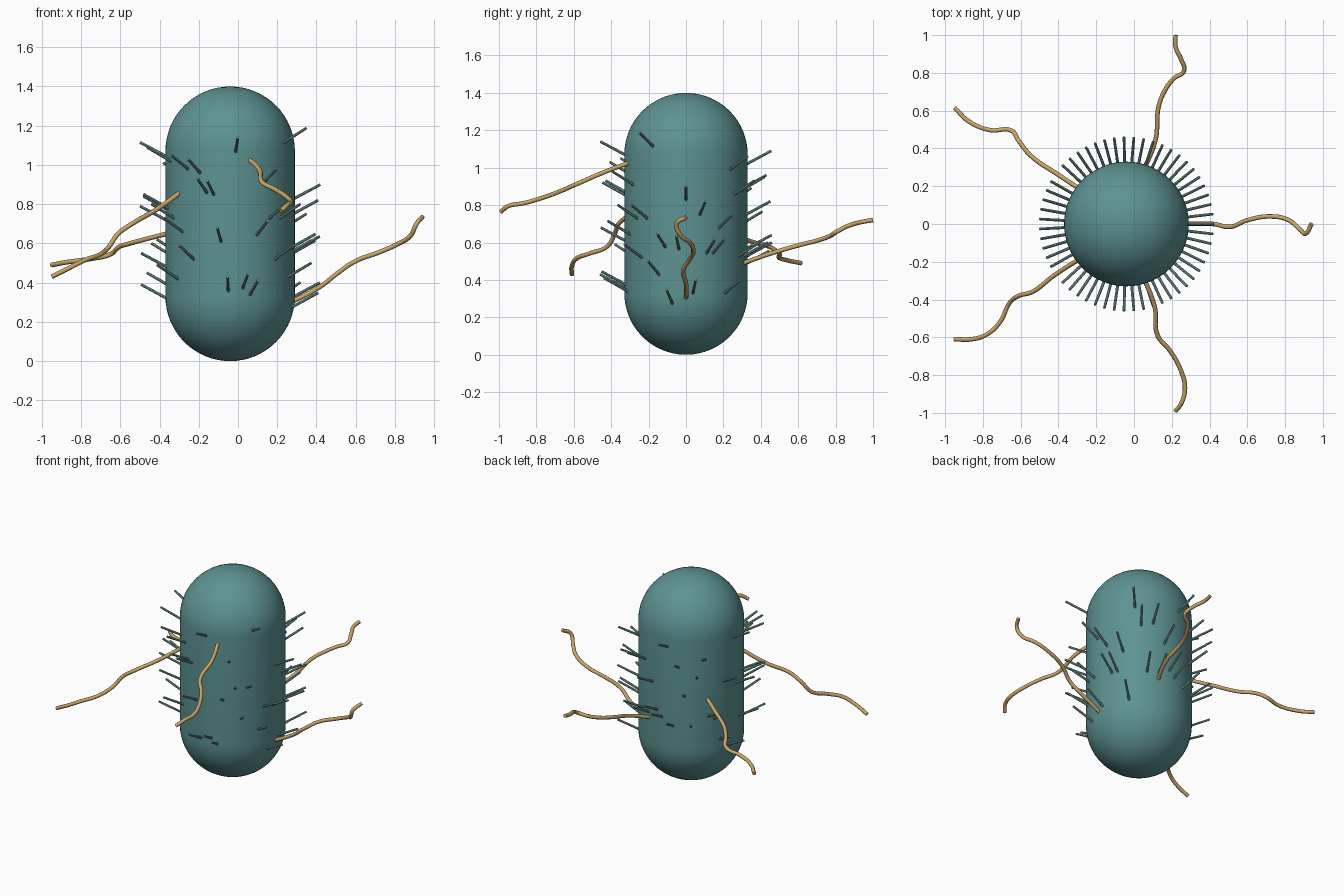
import bpy, bmesh, math
from mathutils import Vector, Matrix

CX, R, H = -0.04, 0.33, 1.4


def material(name, rgb):
    m = bpy.data.materials.new(name)
    m.diffuse_color = (*rgb, 1)
    return m


teal = material("teal", (0.11, 0.29, 0.29))
pale_teal = material("pale teal", (0.24, 0.43, 0.41))
tan = material("tan", (0.58, 0.38, 0.14))


def add_mesh(name, bm, mat, smooth=True):
    me = bpy.data.meshes.new(name)
    bm.to_mesh(me)
    bm.free()
    for p in me.polygons:
        p.use_smooth = smooth
    me.materials.append(mat)
    ob = bpy.data.objects.new(name, me)
    bpy.context.collection.objects.link(ob)
    return ob


# Capsule body: a sphere split at its equator and stretched
bm = bmesh.new()
bmesh.ops.create_uvsphere(bm, u_segments=64, v_segments=32, radius=R)
bmesh.ops.bisect_plane(bm, geom=bm.verts[:] + bm.edges[:] + bm.faces[:],
                       plane_co=(0, 0, 0.001), plane_no=(0, 0, 1))
for v in bm.verts:
    v.co.x += CX
    v.co.z += H - R if v.co.z > 0.0005 else R
add_mesh("capsule_body", bm, teal)

# Short bristles: evenly spaced around the body, tip height for each
tips = [0.90, 0.40, 0.82, 0.615, 0.615, 0.75, 0.40, 1.06, 0.93, 0.60, 0.95,
        0.60, 0.82, 0.64, 0.60, 1.09, 0.555, 0.96, 0.765, 0.56, 0.89,
        1.01, 0.62, 0.60, 0.45, 0.84, 0.39, 1.115, 0.79, 0.55, 0.85,
        1.09, 0.80, 0.49, 0.73, 1.05, 0.59, 1.03, 0.93, 0.92, 0.68,
        0.43, 1.14, 0.445, 0.41, 0.715, 0.98, 0.80, 0.59, 0.80, 1.187,
        0.50, 0.647, 0.348, 0.636]
bm = bmesh.new()
for k, z in enumerate(tips):
    a = 2 * math.pi * k / len(tips)
    out = Vector((math.cos(a), math.sin(a), 0))
    tip = Vector((CX, 0, z)) + out * 0.46
    root = Vector((CX, 0, z - 0.085)) + out * 0.30
    d = tip - root
    mat = Matrix.Translation((tip + root) / 2) @ d.to_track_quat('Z', 'Y').to_matrix().to_4x4()
    bmesh.ops.create_cone(bm, cap_ends=True, segments=8, radius1=0.008, radius2=0.007,
                          depth=d.length, matrix=mat)
bristles = add_mesh("bristles", bm, pale_teal)
bpy.context.view_layer.objects.active = bristles
bristles.select_set(True)
bpy.ops.object.shade_smooth_by_angle()

# Long wavy tails, each a tube along a smooth path
tails = {
    "tail_right": [(0.25, 0, 0.29), (0.42, 0, 0.38), (0.51, -0.015, 0.45), (0.60, 0.02, 0.51),
                   (0.72, 0.04, 0.555), (0.82, 0.02, 0.60), (0.88, -0.03, 0.64),
                   (0.91, -0.05, 0.70), (0.94, 0, 0.735)],
    "tail_back_right": [(0.05, 0.28, 0.48), (0.115, 0.45, 0.54), (0.13, 0.62, 0.59),
                        (0.16, 0.70, 0.61), (0.21, 0.77, 0.635), (0.265, 0.81, 0.66),
                        (0.25, 0.87, 0.69), (0.22, 0.94, 0.71), (0.22, 1.0, 0.72)],
    "tail_back_left": [(-0.28, 0.18, 0.67), (-0.40, 0.26, 0.64), (-0.55, 0.365, 0.60),
                       (-0.61, 0.44, 0.58), (-0.65, 0.495, 0.545), (-0.76, 0.497, 0.52),
                       (-0.87, 0.54, 0.505), (-0.95, 0.615, 0.49)],
    "tail_front_left": [(-0.28, -0.18, 0.87), (-0.42, -0.27, 0.77), (-0.54, -0.36, 0.70),
                        (-0.61, -0.38, 0.65), (-0.66, -0.42, 0.58), (-0.71, -0.52, 0.54),
                        (-0.78, -0.585, 0.515), (-0.86, -0.61, 0.475), (-0.95, -0.61, 0.43)],
    "tail_front_right": [(0.05, -0.28, 1.035), (0.11, -0.44, 0.975), (0.125, -0.59, 0.91),
                         (0.19, -0.67, 0.875), (0.25, -0.78, 0.835), (0.27, -0.87, 0.81),
                         (0.25, -0.95, 0.795), (0.22, -0.99, 0.765)],
}
for name, pts in tails.items():
    cu = bpy.data.curves.new(name, 'CURVE')
    cu.dimensions = '3D'
    cu.bevel_depth = 0.012
    cu.bevel_resolution = 3
    cu.resolution_u = 8
    cu.use_fill_caps = True
    sp = cu.splines.new('BEZIER')
    sp.bezier_points.add(len(pts) - 1)
    for bp, p in zip(sp.bezier_points, pts):
        bp.co = p
        bp.handle_left_type = bp.handle_right_type = 'AUTO'
    cu.materials.append(tan)
    bpy.context.collection.objects.link(bpy.data.objects.new(name, cu))
